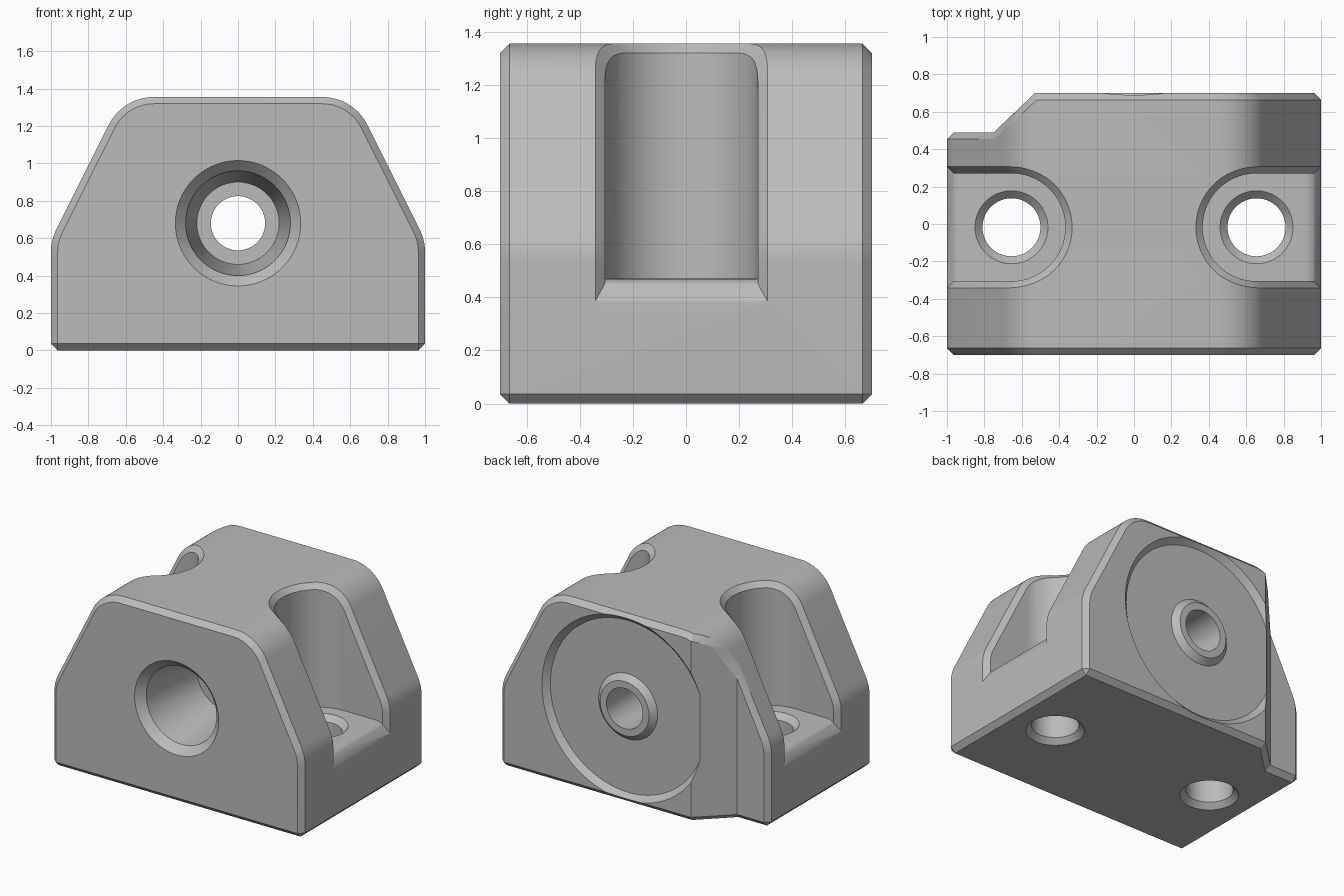
import bpy, bmesh
from math import sin, cos, asin, atan, pi, sqrt, radians

if "Cube" in bpy.data.objects:
    bpy.data.objects.remove(bpy.data.objects["Cube"], do_unlink=True)

SLOPE = atan(2)              # tilt of the sloping shoulders
ROUND = 0.27                 # shoulder rounding radius
TOP = 1.355
BEVEL = 0.036
SLOT_X, SLOT_Y, SLOT_R = 0.655, -0.0175, 0.288
FLOOR, LIP = 0.47, 0.09      # slot floor height and its rounded lip


def skin(name, sections, closed=False):
    """Join equal closed sections with quads; cap the ends unless closed."""
    bm = bmesh.new()
    rings = [[bm.verts.new(p) for p in s] for s in sections]
    pairs = list(zip(rings, rings[1:]))
    if closed:
        pairs.append((rings[-1], rings[0]))
    else:
        bm.faces.new(rings[0])
        bm.faces.new(rings[-1])
    n = len(rings[0])
    for a, b in pairs:
        for i in range(n):
            j = (i + 1) % n
            bm.faces.new((a[i], a[j], b[j], b[i]))
    bmesh.ops.remove_doubles(bm, verts=bm.verts, dist=1e-5)
    bmesh.ops.recalc_face_normals(bm, faces=bm.faces)
    mesh = bpy.data.meshes.new(name)
    bm.to_mesh(mesh)
    bm.free()
    obj = bpy.data.objects.new(name, mesh)
    bpy.context.collection.objects.link(obj)
    return obj


def revolve(name, outline, place, steps=80):
    """Turn an outline of (radius, height) pairs around an axis."""
    turns = [2 * pi * i / steps for i in range(steps)]
    return skin(name, [[place(r * cos(t), r * sin(t), h) for r, h in outline]
                       for t in turns], closed=True)


def apply_modifier(obj, kind, **settings):
    mod = obj.modifiers.new(kind.title(), kind)
    for key, value in settings.items():
        setattr(mod, key, value)
    bpy.context.view_layer.objects.active = obj
    bpy.ops.object.modifier_apply(modifier=mod.name)


def cut(obj, cutter):
    cutter.hide_render = True
    apply_modifier(obj, "BOOLEAN", operation="DIFFERENCE", solver="EXACT", object=cutter)
    bpy.data.objects.remove(cutter, do_unlink=True)


def arc(cx, cz, start, end, steps):
    """Points (x, z, normal tilt) on a rounded shoulder."""
    tilts = [start + (end - start) * i / steps for i in range(steps + 1)]
    return [(cx + ROUND * sin(a), cz + ROUND * cos(a), a) for a in tilts]


# Body: end profile extruded front to back
upper = arc(0.45, TOP - ROUND, 0, SLOPE, 16)
lower = arc(1 - ROUND, 0.526, SLOPE, pi / 2, 8)
half = [(x, z) for x, z, a in upper + lower] + [(1, 0)]
profile = half + [(-x, z) for x, z in reversed(half)]
body = skin("mounting_block", [[(x, y, z) for x, z in profile] for y in (-0.7, 0.7)])

# Clipped rear corner
corner = [(-0.53, 0.7), (-0.75, 0.49), (-1.2, 0.49), (-1.2, 1.0), (-0.216, 1.0)]
cut(body, skin("corner_cutter", [[(x, y, z) for x, y in corner] for z in (-0.1, 1.6)]))

# Chamfer on the outer edges
apply_modifier(body, "BEVEL", width=BEVEL, segments=1, limit_method="ANGLE",
               angle_limit=radians(48), use_clamp_overlap=False)


def floor_height(x):
    over = min(max(x - (1 - LIP), 0), LIP)
    return FLOOR - LIP + sqrt(LIP * LIP - over * over)


def half_width(x):
    back = max(SLOT_X - x, 0)
    return sqrt(max(SLOT_R ** 2 - back ** 2, 0))


def section(side, outer, inner):
    """Four-sided slot section from (x, z, half width) at its outside and inside."""
    return [(side * x, SLOT_Y + s * w, z)
            for (x, z, w), s in ((outer, -1), (outer, 1), (inner, 1), (inner, -1))]


def shoulder(x):
    a = asin(max(x - 0.45, 0) / ROUND)
    return x, TOP - ROUND * (1 - cos(a)), a


def slot_cutter(side):
    xs = [SLOT_X - SLOT_R * cos(pi / 2 * i / 24) for i in range(25)]
    xs += [1 - LIP + LIP * sin(pi / 2 * i / 10) for i in range(11)] + [1.2]
    return skin("slot_cutter", [section(side, (x, 1.6, half_width(x)),
                                        (x, floor_height(x), half_width(x))) for x in xs])


def rim_cutter(side):
    """Chamfer that follows the slot mouth over the shoulder."""
    out = 0.03
    mouth = SLOT_R + BEVEL
    stations = []
    for i in range(25):
        phi = pi / 2 * i / 24
        stations.append((*shoulder(SLOT_X - mouth * cos(phi)), phi))
    stations += [(x, z, a, pi / 2) for x, z, a in upper + lower if x > SLOT_X + 0.002]
    sections = []
    for x, z, a, phi in stations:
        def offset(d):
            along = -d * cos(phi)
            return (x + d * sin(a) + along * cos(a), z + d * cos(a) - along * sin(a))
        ox, oz = offset(out)
        ix, iz = offset(-BEVEL)
        sections.append(section(side, (ox, oz, (mouth + out) * sin(phi)),
                                (ix, iz, half_width(ix))))
    low = floor_height(1 - BEVEL)
    sections.append(section(side, (1 + out, 0.33, mouth + out), (1 - BEVEL, low, SLOT_R)))
    return skin("rim_cutter", sections)


# Side slots with chamfered mouths and vertical bolt holes
bolt = [(0, -0.05), (0.242, -0.05), (0.155, 0.037), (0.155, 0.43), (0.245, 0.52), (0, 0.52)]
for side in (1, -1):
    cut(body, slot_cutter(side))
    cut(body, rim_cutter(side))
    cut(body, revolve("bolt_cutter", bolt,
                      lambda u, v, h: (side * SLOT_X + u, SLOT_Y + v, h)))

# Tapered front bore with a through hole, and the rear recess around a raised boss
bore = [(0, -0.75), (0.385, -0.75), (0.28, -0.645), (0.22, -0.15),
        (0.145, -0.15), (0.145, 0.8), (0, 0.8)]
recess = [(0.235, 0.66), (0.62, 0.66), (0.7, 0.74), (0.155, 0.74)]
for name, outline in (("bore_cutter", bore), ("recess_cutter", recess)):
    cut(body, revolve(name, outline, lambda u, v, h: (u, h, 0.68 + v), 96))

# Grey finish
grey = bpy.data.materials.new("plain grey")
grey.use_nodes = True
colour = (0.5, 0.5, 0.5, 1)
grey.diffuse_color = colour
grey.node_tree.nodes["Principled BSDF"].inputs["Base Color"].default_value = colour
body.data.materials.clear()
body.data.materials.append(grey)

bpy.ops.object.select_all(action="DESELECT")
body.select_set(True)
bpy.context.view_layer.objects.active = body
bpy.ops.object.shade_smooth_by_angle(angle=radians(25))
